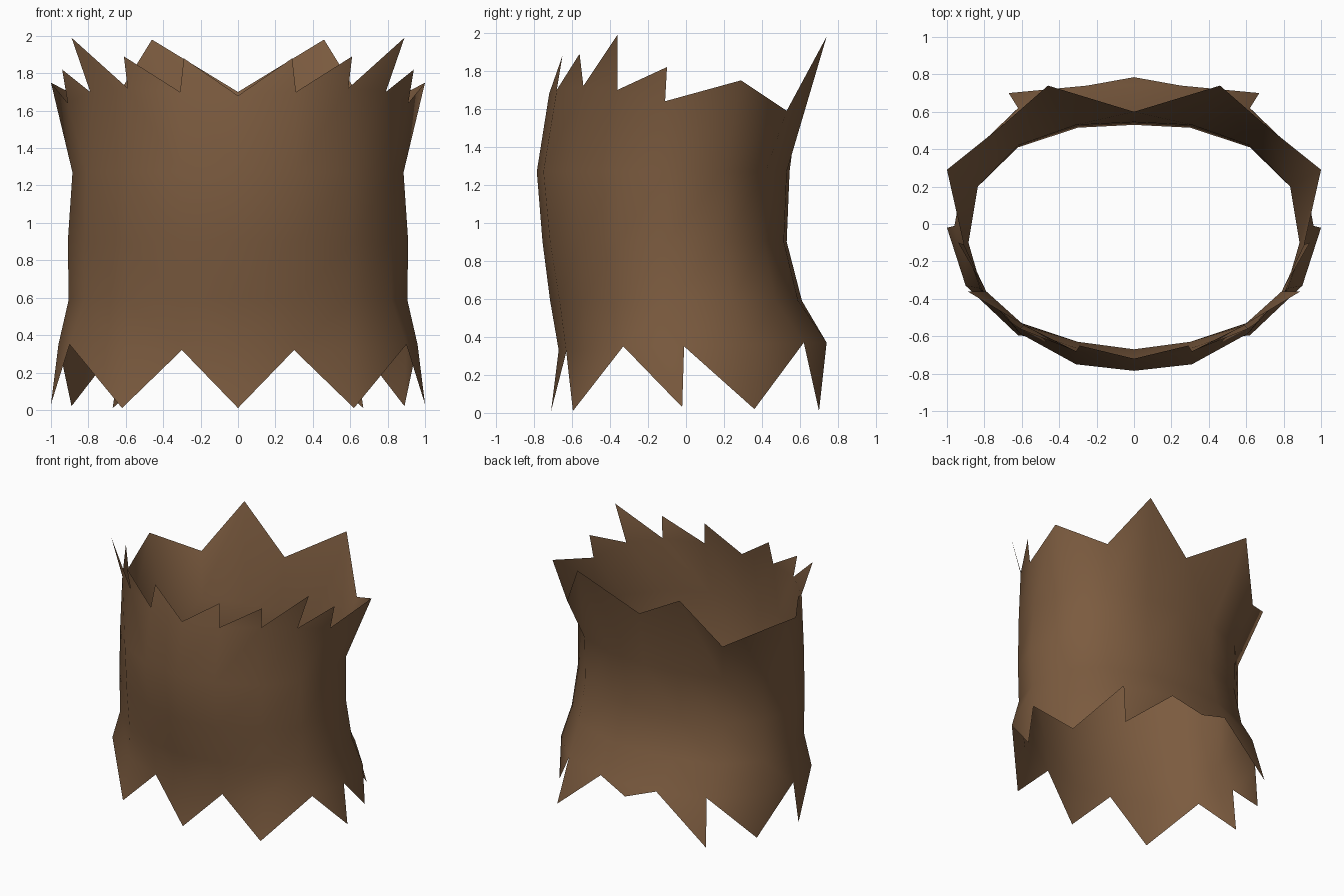
import bpy, bmesh

if "Cube" in bpy.data.objects:
    bpy.data.objects.remove(bpy.data.objects["Cube"])

# Half cross-sections of the hide wrap, running from centre front round to centre back
waist_rings = [
    (1.27, [(0, -.785), (.31, -.75), (.61, -.585), (.81, -.36), (.885, -.1),
            (.835, .2), (.62, .42), (.31, .53), (0, .545)]),
    (0.90, [(0, -.755), (.31, -.715), (.61, -.56), (.82, -.355), (.91, -.1),
            (.835, .2), (.62, .41), (.3, .515), (0, .53)]),
    (0.59, [(0, -.715), (.3, -.665), (.6, -.54), (.82, -.345), (.905, -.08),
            (.86, .24), (.64, .47), (.3, .59), (0, .61)]),
]
# Notched upper rim and lower rim
upper_rim = [(0, -.72, 1.68), (.31, -.68, 1.70), (.59, -.54, 1.72),
             (.79, -.36, 1.70), (.91, -.11, 1.64), (1.0, .29, 1.75),
             (.70, .53, 1.59), (.46, .74, 1.98), (0, .60, 1.70)]
lower_rim = [(0, -.67, .33), (.30, -.63, .32), (.60, -.53, .33),
             (.90, -.33, .35), (.96, -.01, .35), (.90, .32, .36),
             (.62, .62, .37), (.25, .74, .37), (0, .745, .36)]
# Ragged points: (first column, last column, tip position)
upper_tips = [(0, 1, (.29, -.65, 1.88)), (1, 2, (.61, -.56, 1.89)),
              (2, 3, (.89, -.36, 1.99)), (3, 4, (.94, -.10, 1.82))]
lower_tips = [(0, 1, (0, -.71, .01)), (1, 3, (.62, -.595, .01)),
              (3, 4, (1.0, -.02, .03)), (4, 6, (.89, .36, .02)),
              (6, 7, (.67, .70, .01)), (7, 8, (0, .785, .28))]

bm = bmesh.new()


def add_row(points):
    return [bm.verts.new(p) for p in points]


def add_tips(row, tips, up):
    for first, last, pos in tips:
        tip = bm.verts.new(pos)
        for i in range(first, last):
            a, b = row[i], row[i + 1]
            bm.faces.new((a, b, tip) if up else (b, a, tip))


# Loft the rows from top to bottom
rows = [add_row(upper_rim)]
rows += [add_row([(x, y, z) for x, y in ring]) for z, ring in waist_rings]
rows.append(add_row(lower_rim))
for top, low in zip(rows, rows[1:]):
    for i in range(len(top) - 1):
        bm.faces.new((low[i], low[i + 1], top[i + 1], top[i]))
add_tips(rows[0], upper_tips, True)
add_tips(rows[-1], lower_tips, False)

mesh = bpy.data.meshes.new("hide_wrap")
bm.to_mesh(mesh)
bm.free()
wrap = bpy.data.objects.new("hide_wrap", mesh)
bpy.context.collection.objects.link(wrap)

# Brown hide colour
hide = bpy.data.materials.new("brown_hide")
hide.diffuse_color = (.20, .105, .05, 1)
hide.use_nodes = True
hide.node_tree.nodes["Principled BSDF"].inputs["Base Color"].default_value = hide.diffuse_color
mesh.materials.append(hide)

# Smooth shading and the mirrored left half
for poly in mesh.polygons:
    poly.use_smooth = True
mirror = wrap.modifiers.new("mirror", 'MIRROR')
mirror.use_clip = True
mirror.merge_threshold = .002
